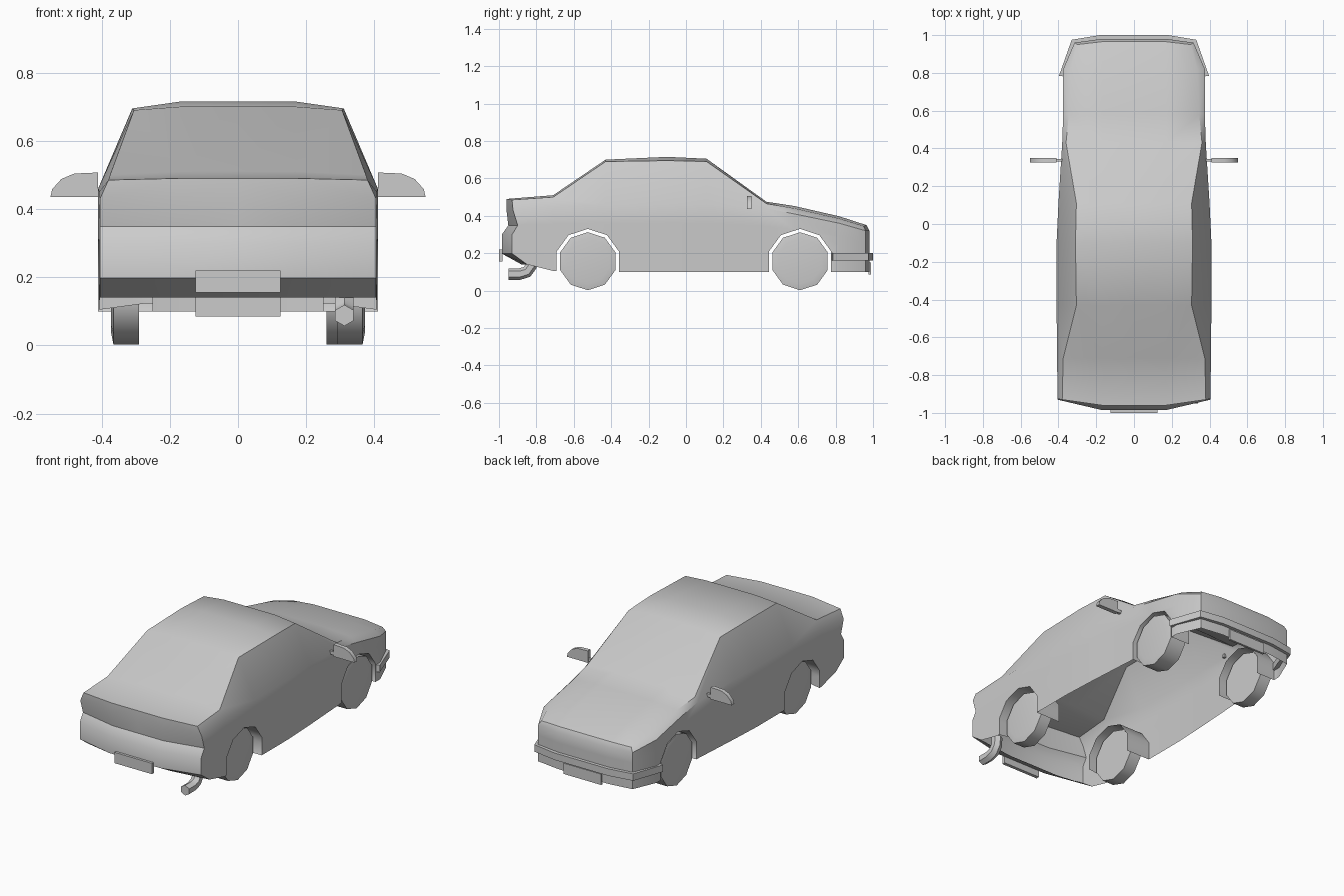
import bpy, bmesh, math
from mathutils import Vector, Matrix

if "Cube" in bpy.data.objects:
    bpy.data.objects.remove(bpy.data.objects["Cube"])

grey = bpy.data.materials.new("plain grey")
grey.use_nodes = True
GREY = (0.6, 0.6, 0.6, 1)
grey.diffuse_color = GREY
grey.node_tree.nodes["Principled BSDF"].inputs["Base Color"].default_value = GREY

REAR_AXLE, FRONT_AXLE = -0.525, 0.61
parts = []


def finish(name, bm):
    """Turn a bmesh into a named object."""
    bmesh.ops.recalc_face_normals(bm, faces=bm.faces)
    mesh = bpy.data.meshes.new(name)
    bm.to_mesh(mesh)
    bm.free()
    mesh.materials.append(grey)
    ob = bpy.data.objects.new(name, mesh)
    bpy.context.collection.objects.link(ob)
    parts.append(ob)
    return ob


def prism(name, outline, place, low, high):
    """Extrude a flat outline; place(a, b, depth) gives the 3D point."""
    bm = bmesh.new()
    ends = [[bm.verts.new(place(a, b, d)) for a, b in outline] for d in (low, high)]
    for end in ends:
        bm.faces.new(end)
    n = len(outline)
    for i in range(n):
        j = (i + 1) % n
        bm.faces.new((ends[0][i], ends[0][j], ends[1][j], ends[1][i]))
    return finish(name, bm)


def box(name, x0, x1, y0, y1, z0, z1):
    return prism(name, [(x0, z0), (x1, z0), (x1, z1), (x0, z1)],
                 lambda a, b, d: (a, d, b), y0, y1)


# Body shell: half sections along y, mirrored
ROWS = (0, 0.28, 0.45, 0.8, 1)
INNER = 0.17


def section(y, top, roof_x, roof_z, side_x, belt_z, bottom):
    pts = [(0, y, top), (INNER, y, top), (roof_x, y, roof_z)]
    return pts + [(side_x, y, belt_z + (bottom - belt_z) * f) for f in ROWS]


def bend(sec, centre_y, inner_ys, corner_ys):
    """Shape an end section: bowed plan, with the inner column of its panel."""
    ring = [(x, centre_y, z) for x, y, z in sec[:2]]
    ring += [(x, cy, z) for (x, y, z), cy in zip(sec[2:], corner_ys)]
    inner = [(INNER, iy, z) for (x, y, z), iy in zip(sec[3:], inner_ys)]
    return ring, inner


rear, rear_inner = bend(section(-0.93, 0.49, 0.38, 0.485, 0.405, 0.43, 0.14), -0.96,
                        (-0.96, -0.95, -0.985, -0.985, -0.88),
                        (-0.93, -0.925, -0.9, -0.93, -0.93, -0.85))
nose, nose_inner = bend(section(0.96, 0.35, 0.3, 0.345, 0.315, 0.32, 0.1), 0.965,
                        (0.98,) * 5, (0.95,) + (0.96,) * 5)
sections = [
    rear,
    section(-0.71, 0.51, 0.375, 0.5, 0.407, 0.45, 0.105),
    section(-0.43, 0.7, 0.305, 0.69, 0.41, 0.46, 0.1),
    section(-0.1, 0.715, 0.31, 0.695, 0.41, 0.46, 0.1),
    section(0.11, 0.705, 0.305, 0.69, 0.4, 0.46, 0.1),
    section(0.43, 0.475, 0.36, 0.465, 0.38, 0.44, 0.1),
    section(0.58, 0.452, 0.345, 0.44, 0.375, 0.41, 0.1),
    section(0.82, 0.397, 0.335, 0.385, 0.375, 0.36, 0.1),
    nose,
]

bm = bmesh.new()
rings = [[bm.verts.new(p) for p in s] for s in sections]
for a, b in zip(rings, rings[1:]):
    for i in range(len(a) - 1):
        bm.faces.new((a[i], a[i + 1], b[i + 1], b[i]))
for ring, inner in ((rings[0], rear_inner), (rings[-1], nose_inner)):
    mid = [ring[1]] + [bm.verts.new(p) for p in inner]
    centre = [ring[0]] + [bm.verts.new((0, p[1], p[2])) for p in inner]
    for i in range(len(inner)):
        bm.faces.new((mid[i], mid[i + 1], ring[i + 3], ring[i + 2]))
        bm.faces.new((centre[i], centre[i + 1], mid[i + 1], mid[i]))
bmesh.ops.mirror(bm, geom=bm.verts[:] + bm.edges[:] + bm.faces[:],
                 axis='X', merge_dist=0.0005)
# Temporary floor so the arches cut cleanly; removed below
old = set(bm.faces)
bmesh.ops.holes_fill(bm, edges=[e for e in bm.edges if e.is_boundary], sides=0)
floor = [f for f in bm.faces if f not in old]
for f in floor:
    f.material_index = 1
bmesh.ops.triangulate(bm, faces=floor)
body = finish("body_shell", bm)
body.data.materials.append(grey)

# Wheel arches
cutters = []
for y in (REAR_AXLE, FRONT_AXLE):
    for side in (-1, 1):
        arch = [(y + 0.175 * math.sin(k * math.pi / 5), 0.155 + 0.175 * math.cos(k * math.pi / 5))
                for k in range(10)]
        cutter = prism("arch_cutter", arch, lambda a, b, d: (d, a, b), side * 0.25, side * 0.6)
        cutter.hide_render = True
        cutters.append(cutter)
        parts.remove(cutter)
        mod = body.modifiers.new("arch", 'BOOLEAN')
        mod.operation = 'DIFFERENCE'
        mod.solver = 'EXACT'
        mod.object = cutter
bpy.context.view_layer.update()
cut = bpy.data.meshes.new_from_object(body.evaluated_get(bpy.context.evaluated_depsgraph_get()))
body.modifiers.clear()
for c in cutters:
    bpy.data.objects.remove(c)
bm = bmesh.new()
bm.from_mesh(cut)
# Open the underside and the inner ends of the arch liners
gone = [f for f in bm.faces if f.material_index == 1
        or (abs(f.normal.x) > 0.99 and abs(f.calc_center_median().x) < 0.27)]
bmesh.ops.delete(bm, geom=gone, context='FACES')
for f in bm.faces:
    f.material_index = 0
bm.to_mesh(cut)
bm.free()
cut.materials.clear()
cut.materials.append(grey)
body.data = cut


# Wheels
def wheel(name, side, y, inside):
    bm = bmesh.new()
    profile = [(inside, 0), (inside, 0.155), (0.365, 0.155), (0.372, 0.12), (0.36, 0)]
    vs = [bm.verts.new((side * x, y, 0.157 + r)) for x, r in profile]
    es = [bm.edges.new(p) for p in zip(vs, vs[1:])]
    bmesh.ops.spin(bm, geom=vs + es, cent=(0, y, 0.157), axis=(1, 0, 0),
                   angle=math.tau, steps=10, use_merge=True)
    bmesh.ops.remove_doubles(bm, verts=bm.verts, dist=0.0005)
    finish(name, bm)


wheel("rear_wheel_right", -1, REAR_AXLE, 0.29)
wheel("rear_wheel_left", 1, REAR_AXLE, 0.29)
wheel("front_wheel_right", -1, FRONT_AXLE, 0.29)
wheel("front_wheel_left", 1, FRONT_AXLE, 0.26)

# Bonnet-end bumper strip
outer = [(0.397, 0.785), (0.33, 0.975), (0.18, 1.0)]
inner = [(0.15, 0.97), (0.3, 0.95), (0.365, 0.78)]
outline = outer + [(-x, y) for x, y in reversed(outer)]
outline += [(-x, y) for x, y in reversed(inner)] + inner
prism("bumper", outline, lambda a, b, d: (a, b, d), 0.16, 0.202)

# Number plates
box("rear_plate", -0.125, 0.125, -1.0, -0.98, 0.155, 0.22)
box("front_plate", -0.125, 0.125, 0.975, 0.988, 0.085, 0.15)

# Door mirrors
shape = [(0.41, 0.435), (0.55, 0.435), (0.545, 0.458), (0.518, 0.488), (0.48, 0.504), (0.41, 0.507)]
for side, label in ((-1, "right"), (1, "left")):
    prism("mirror_" + label, [(side * x, z) for x, z in shape],
          lambda a, b, d: (a, d, b), 0.325, 0.35)
    box("mirror_stalk_" + label, side * 0.37, side * 0.412, 0.33, 0.345, 0.44, 0.46)

# Exhaust pipe: hexagonal tube swept along a bent path
path = [Vector((0.312, y, z)) for y, z in
        ((-0.95, 0.088), (-0.89, 0.088), (-0.85, 0.1), (-0.828, 0.13), (-0.825, 0.18))]
bm = bmesh.new()
tube = []
for i, p in enumerate(path):
    along = (path[min(i + 1, len(path) - 1)] - path[max(i - 1, 0)]).normalized()
    up = Vector((1, 0, 0)).cross(along)
    tube.append([bm.verts.new(p + 0.031 * (math.sin(k * math.pi / 3) * Vector((1, 0, 0))
                 + math.cos(k * math.pi / 3) * up)) for k in range(6)])
for a, b in zip(tube, tube[1:]):
    for k in range(6):
        j = (k + 1) % 6
        bm.faces.new((a[k], a[j], b[j], b[k]))
bm.faces.new(tube[0])
finish("exhaust_pipe", bm)

# Smooth shading with sharp creases kept
bpy.ops.object.select_all(action='DESELECT')
for ob in parts:
    ob.select_set(True)
bpy.context.view_layer.objects.active = body
bpy.ops.object.shade_smooth_by_angle(angle=math.radians(38))
